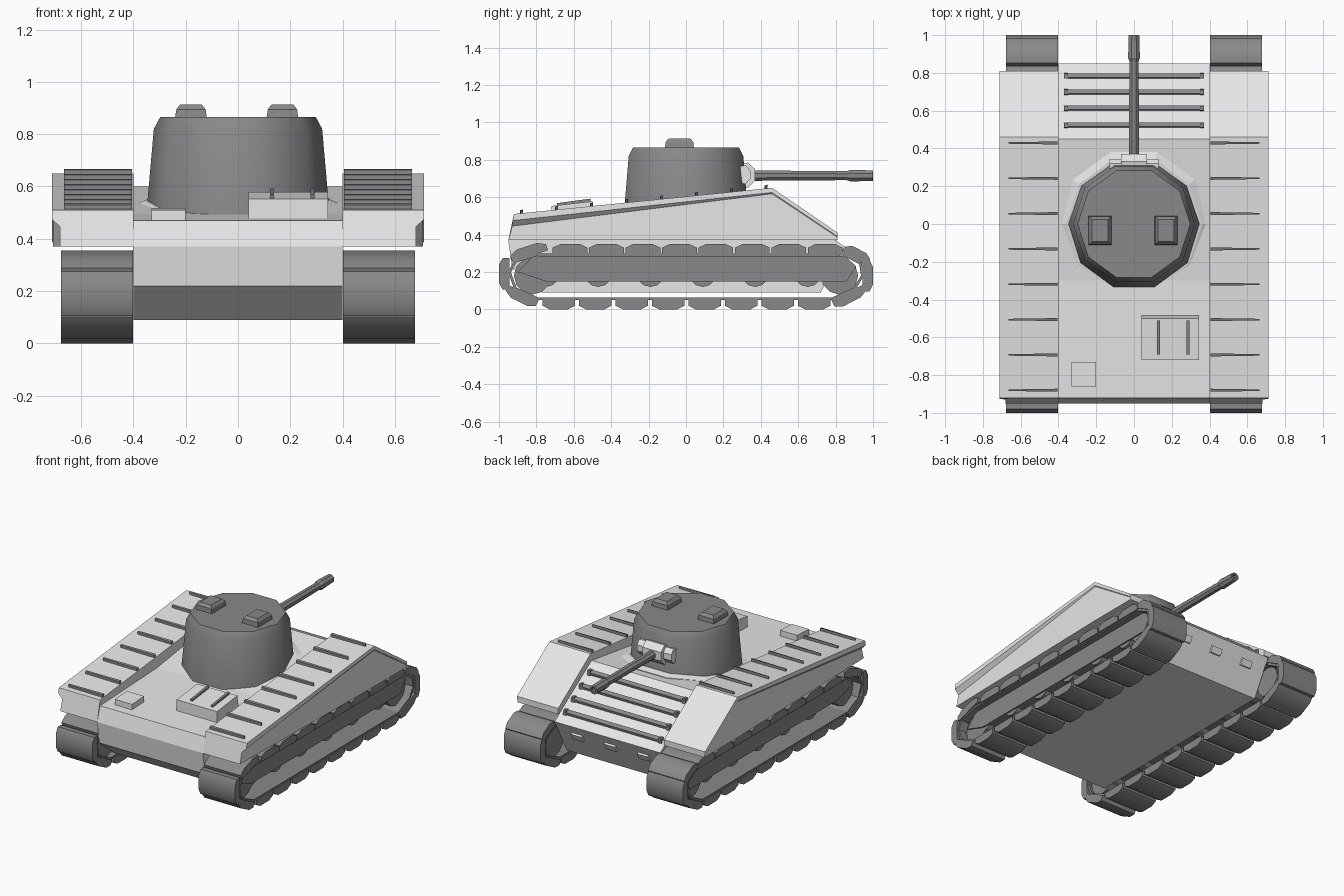
import bpy, bmesh, math
from mathutils import Vector

if "Cube" in bpy.data.objects:
    bpy.data.objects.remove(bpy.data.objects["Cube"])


def material(name, v):
    m = bpy.data.materials.new(name)
    m.diffuse_color = (v, v, v, 1)
    m.use_nodes = True
    m.node_tree.nodes["Principled BSDF"].inputs["Base Color"].default_value = m.diffuse_color
    return m


LIGHT = material("light_grey", 0.8)
DARK = material("dark_grey", 0.25)


def finish(name, bm, mat, smooth=0):
    bmesh.ops.recalc_face_normals(bm, faces=bm.faces)
    me = bpy.data.meshes.new(name)
    bm.to_mesh(me)
    bm.free()
    me.materials.append(mat)
    ob = bpy.data.objects.new(name, me)
    bpy.context.collection.objects.link(ob)
    if smooth:
        bpy.ops.object.select_all(action='DESELECT')
        ob.select_set(True)
        bpy.context.view_layer.objects.active = ob
        bpy.ops.object.shade_smooth_by_angle(angle=math.radians(smooth))
    return ob


def add_loft(bm, rings, closed=False):
    vs = [[bm.verts.new(p) for p in r] for r in rings]
    n = len(vs[0])
    pairs = list(zip(vs, vs[1:])) + ([(vs[-1], vs[0])] if closed else [])
    for a, b in pairs:
        for i in range(n):
            j = (i + 1) % n
            bm.faces.new((a[i], a[j], b[j], b[i]))
    if not closed:
        bm.faces.new(vs[0])
        bm.faces.new(vs[-1])


def loft(name, rings, mat, smooth=0, closed=False):
    bm = bmesh.new()
    add_loft(bm, rings, closed)
    return finish(name, bm, mat, smooth)


def prism(name, yz, x0, x1, mat):
    return loft(name, [[(x, y, z) for y, z in yz] for x in (x0, x1)], mat)


def ngon_z(r, z, n=10, tilt=0.0):
    a = [2 * math.pi * i / n for i in range(n)]
    return [(r * math.cos(t), r * math.sin(t), z + tilt * r * math.sin(t)) for t in a]


def ngon_y(r, y, z, n=8):
    a = [2 * math.pi * (i + 0.5) / n for i in range(n)]
    return [(r * math.cos(t), y, z + r * math.sin(t)) for t in a]


def frustum(name, x, y, z0, z1, hx, hy, k, mat):
    return loft(name, [[(x + sx * hx * s, y + sy * hy * s, z)
                        for sx, sy in ((-1, -1), (1, -1), (1, 1), (-1, 1))]
                       for z, s in ((z0, 1), (z1, k))], mat)


# central hull
prism("hull", [(-.77, .09), (.72, .09), (.85, .335), (.45, .60), (-.3, .495),
               (-.92, .47), (-.95, .37), (-.93, .22)], -.4, .4, LIGHT)

# bars across the sloped nose plate, with turned-up ends
slope = (.335 - .60) / (.85 - .45)
for y in (.52, .61, .695, .78):
    z = .60 + slope * (y - .45)
    prism("nose_bar", [(y - .012, z), (y + .012, z - .015), (y + .018, z + .008),
                       (y - .004, z + .022)], -.365, .365, DARK)
    for x in (-.36, .36):
        frustum("bar_end", x, y + .003, z - .02, z + .024, .012, .016, .8, DARK)

# small lugs under the nose
for x in (-.25, 0, .25):
    prism("nose_lug", [(.78, .24), (.81, .23), (.83, .27), (.81, .285)],
          x - .04, x + .04, LIGHT)

# rear deck boxes
prism("deck_box", [(-.72, .46), (-.48, .46), (-.50, .578), (-.72, .553)], .04, .345, LIGHT)
for x in (.13, .285):
    prism("box_strap", [(-.69, .55), (-.51, .57), (-.51, .592), (-.69, .568)],
          x - .008, x + .008, DARK)
prism("deck_hatch", [(-.86, .46), (-.73, .46), (-.73, .517), (-.86, .51)], -.33, -.20, LIGHT)

# collar around the turret, sinking into the deck at the rear
loft("turret_collar", [ngon_z(.40, .46), ngon_z(.40, .53, tilt=.17),
                       ngon_z(.36, .545, tilt=.17)], LIGHT)

# turret
loft("turret", [ngon_z(.352, .48), ngon_z(.322, .82), ngon_z(.298, .865)], DARK, smooth=38)
for x in (-.18, .17):
    loft("turret_hatch", [[(x + sx * a, -.035 + sy * b, z)
                           for sx, sy in ((-1, -1), (1, -1), (1, 1), (-1, 1))]
                          for z, a, b in ((.855, .062, .078), (.895, .056, .074),
                                          (.913, .042, .058))], DARK)

# gun
prism("mantlet", [(.27, .66), (.33, .65), (.37, .69), (.37, .75), (.33, .785), (.27, .77)],
      -.07, .07, LIGHT)
for s in (-1, 1):
    prism("mantlet_cheek", [(.25, .68), (.32, .67), (.345, .70), (.345, .74), (.32, .77),
                            (.25, .76)], s * .07, s * .13, LIGHT)
loft("gun_barrel", [ngon_y(.03, .34, .715), ngon_y(.026, .88, .715)], DARK)
loft("muzzle", [ngon_y(.026, .86, .715), ngon_y(.034, .88, .715), ngon_y(.03, 1.0, .715),
                ngon_y(.018, 1.0, .715), ngon_y(.018, .95, .715)], DARK)

# track path and shoe positions: centre y, z, outward angle, length
path = [(-.80, .05), (.79, .05), (.91, .11), (.95, .18), (.94, .25), (.85, .30),
        (-.80, .30), (-.92, .26), (-.95, .2), (-.92, .11)]
shoes = [(-.68 + .195 * i, .05, -90, .175) for i in range(8)]
shoes += [(-.62 + .195 * i, .30, 90, .185) for i in range(8)]
shoes += [(.865, .085, -63, .19), (.95, .18, 0, .17), (.905, .275, 62, .15),
          (-.87, .085, -117, .18), (-.95, .19, 180, .17), (-.835, .29, 108, .20)]

for s in (-1, 1):
    # sponson with a wedge shaped overhang along its side
    def section(y, back, xo, z1, z2, z3):
        return [(s * .40, y - back, .37), (s * xo, y - back, .37), (s * xo, y - back * .3, z1),
                (s * .712, y - back * .2, z2), (s * .712, y, z3), (s * .40, y, z3)]
    loft("sponson", [section(-.92, .03, .68, .445, .475, .51),
                     section(.46, 0, .708, .618, .625, .65),
                     section(.81, 0, .708, .385, .39, .41)], LIGHT)

    # ribs on the sponson top
    for i in range(8):
        y = -.88 + .187 * i
        z = .51 + .14 * (y + .92) / 1.38
        loft("sponson_rib", [[(s * x, y - w, z - .01), (s * x, y + w, z - .01),
                              (s * x, y + w, z + .02), (s * x, y - w, z + .016)]
                             for x, w in ((.405, .008), (.665, .004))], DARK)

    # track belt
    rings = []
    for y, z in path:
        yi, zi = y * .985, .175 + (z - .175) * .9
        rings.append([(s * .41, y, z), (s * .67, y, z), (s * .67, yi, zi), (s * .41, yi, zi)])
    loft("track_belt", rings, DARK, closed=True)

    # track shoes
    bm = bmesh.new()
    for y, z, ang, ln in shoes:
        a = math.radians(ang)
        n = Vector((0, math.cos(a), math.sin(a)))
        t = Vector((0, -math.sin(a), math.cos(a)))
        h = ln / 2
        prof = [(-h, -.005), (-h, .03), (-h * .55, .05), (h * .55, .05), (h, .03), (h, -.005)]
        add_loft(bm, [[Vector((s * x, y, z)) + t * u + n * v for u, v in prof]
                      for x in (.402, .678)])
    finish("track_shoes", bm, DARK, smooth=38)

    # suspension frame, road wheels and end wheels
    prism("track_frame", [(-.75, .15), (.86, .15), (.91, .23), (.85, .285), (-.82, .285),
                          (-.90, .20)], s * .45, s * .63, DARK)
    wheels = [(-.75 + .28 * i, .195, .075) for i in range(6)]
    wheels += [(.82, .18, .10), (-.82, .18, .10)]
    for y, z, r in wheels:
        ring = [(y + r * math.cos(k * math.pi / 6), z + r * math.sin(k * math.pi / 6))
                for k in range(12)]
        prism("road_wheel", ring, s * .42, s * .62, DARK)
